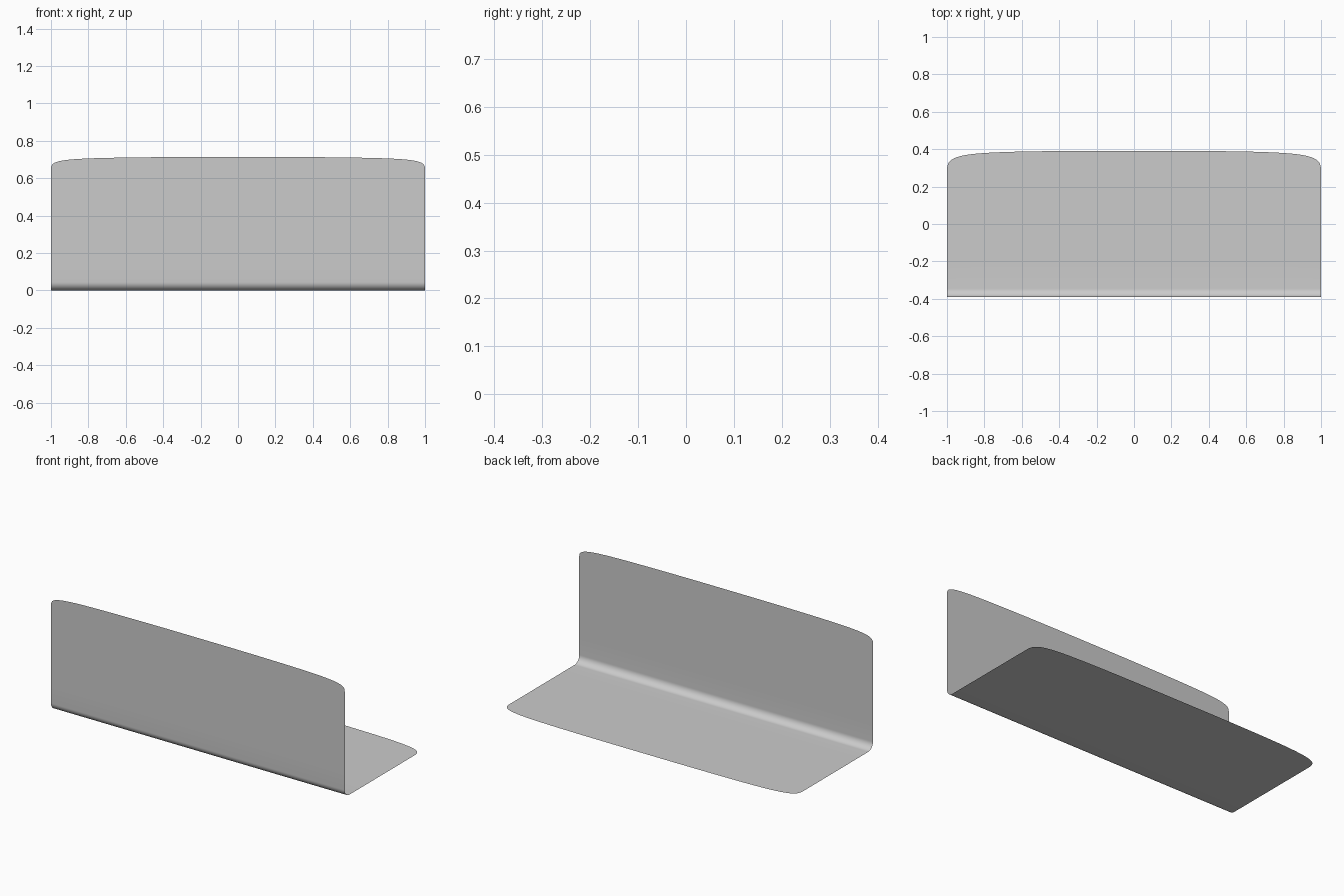
import bpy, bmesh, math
from mathutils import Vector
from mathutils.geometry import interpolate_bezier

if "Cube" in bpy.data.objects:
    bpy.data.objects.remove(bpy.data.objects["Cube"])

FRONT, RADIUS = -0.39, 0.045


def rim(end, h1, h2, middle):
    """Rounded outline from the side edge towards the middle, as (x, height)."""
    return interpolate_bezier(Vector((1, end, 0)), Vector((1, h1, 0)),
                              Vector((0.95, h2, 0)), Vector((0.4, middle - 0.001, 0)), 24)


# half outlines of the wall's top edge and the floor's back edge (same x values)
top = rim(0.65, 0.702, 0.708, 0.714)
back = rim(0.285, 0.37, 0.385, 0.391)
half = [(t.x, t.y, b.y) for t, b in zip(top, back)]
half += [(0.2, 0.714, 0.391)]
columns = half + [(0, 0.714, 0.391)] + [(-x, z, y) for x, z, y in reversed(half)]

# one L-shaped cross-section per column, with a small fillet in the fold
bm = bmesh.new()
rows = []
for x, z_top, y_back in columns:
    pts = [(FRONT, z_top + (RADIUS - z_top) * i / 6) for i in range(6)]
    for i in range(13):
        a = math.pi / 2 * i / 12
        pts.append((FRONT + RADIUS * (1 - math.cos(a)), RADIUS * (1 - math.sin(a))))
    y0 = FRONT + RADIUS
    pts += [(y0 + (y_back - y0) * i / 6, 0) for i in range(1, 7)]
    rows.append([bm.verts.new((x, y, z)) for y, z in pts])

# skin neighbouring columns
for a, b in zip(rows, rows[1:]):
    for i in range(len(a) - 1):
        bm.faces.new((a[i], b[i], b[i + 1], a[i + 1]))
for f in bm.faces:
    f.smooth = True
bmesh.ops.recalc_face_normals(bm, faces=bm.faces)
bm.normal_update()
# outside of the fold faces forwards and down
if sum((f.normal.y + f.normal.z) * f.calc_area() for f in bm.faces) > 0:
    bmesh.ops.reverse_faces(bm, faces=bm.faces)

mesh = bpy.data.meshes.new("folded_panel")
bm.to_mesh(mesh)
bm.free()
bpy.context.collection.objects.link(bpy.data.objects.new("folded_panel", mesh))
